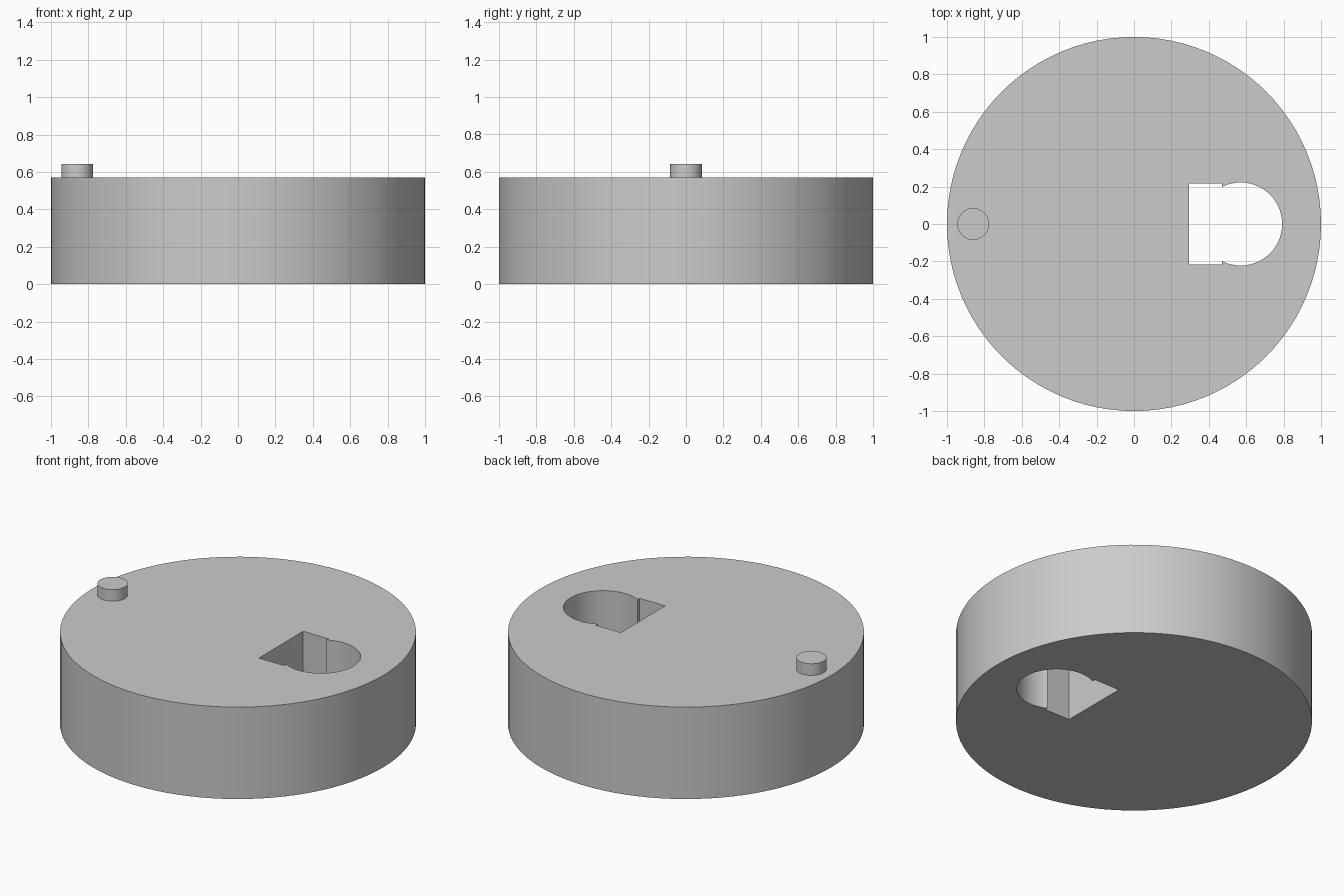
import bpy, bmesh
from math import sin, cos, pi, asin, radians

if "Cube" in bpy.data.objects:
    bpy.data.objects.remove(bpy.data.objects["Cube"])

HEIGHT = 0.57

# Single material
grey = bpy.data.materials.new("plain grey")
grey.use_nodes = True
grey.diffuse_color = (0.6, 0.6, 0.6, 1)
grey.node_tree.nodes["Principled BSDF"].inputs["Base Color"].default_value = grey.diffuse_color


def arc(cx, radius, start, end, steps):
    """Points along an arc centred on the x axis."""
    angles = [start + (end - start) * i / steps for i in range(steps + 1)]
    return [(cx + radius * cos(a), radius * sin(a)) for a in angles]


def prism(name, outlines, bottom, top):
    """Extrude closed outlines; inner outlines become through holes."""
    bm = bmesh.new()
    edges = []
    for outline in outlines:
        verts = [bm.verts.new((x, y, bottom)) for x, y in outline]
        edges += [bm.edges.new((v, verts[i - 1])) for i, v in enumerate(verts)]
    bmesh.ops.triangle_fill(bm, edges=edges, use_beauty=True, normal=(0, 0, 1))
    result = bmesh.ops.extrude_face_region(bm, geom=bm.faces[:])
    raised = [g for g in result["geom"] if isinstance(g, bmesh.types.BMVert)]
    bmesh.ops.translate(bm, verts=raised, vec=(0, 0, top - bottom))
    bmesh.ops.recalc_face_normals(bm, faces=bm.faces[:])
    # Merge the flat caps into clean faces
    bmesh.ops.dissolve_limit(bm, angle_limit=radians(0.1), verts=bm.verts[:], edges=bm.edges[:])
    mesh = bpy.data.meshes.new(name)
    bm.to_mesh(mesh)
    bm.free()
    mesh.materials.append(grey)
    obj = bpy.data.objects.new(name, mesh)
    bpy.context.collection.objects.link(obj)
    bpy.ops.object.select_all(action="DESELECT")
    obj.select_set(True)
    bpy.context.view_layer.objects.active = obj
    bpy.ops.object.shade_smooth_by_angle(angle=radians(25))
    return obj


# Disc with a D-shaped shaft hole: round bore joined to a square slot
bore_x, bore_r = 0.57, 0.222
slot_left, slot_right, slot_half = 0.295, 0.47, 0.217
meet = pi - asin((bore_r ** 2 - (bore_x - slot_right) ** 2) ** 0.5 / bore_r)
hole = arc(bore_x, bore_r, -meet, meet, 48)
hole += [(slot_right, slot_half), (slot_left, slot_half),
         (slot_left, -slot_half), (slot_right, -slot_half)]
rim = arc(0, 1, 0, 2 * pi, 96)[:-1]
prism("disc_body", [rim, hole], 0, HEIGHT)

# Small round pin near the edge of the top
pin = arc(-0.86, 0.085, 0, 2 * pi, 48)[:-1]
prism("top_pin", [pin], HEIGHT - 0.02, 0.642)
